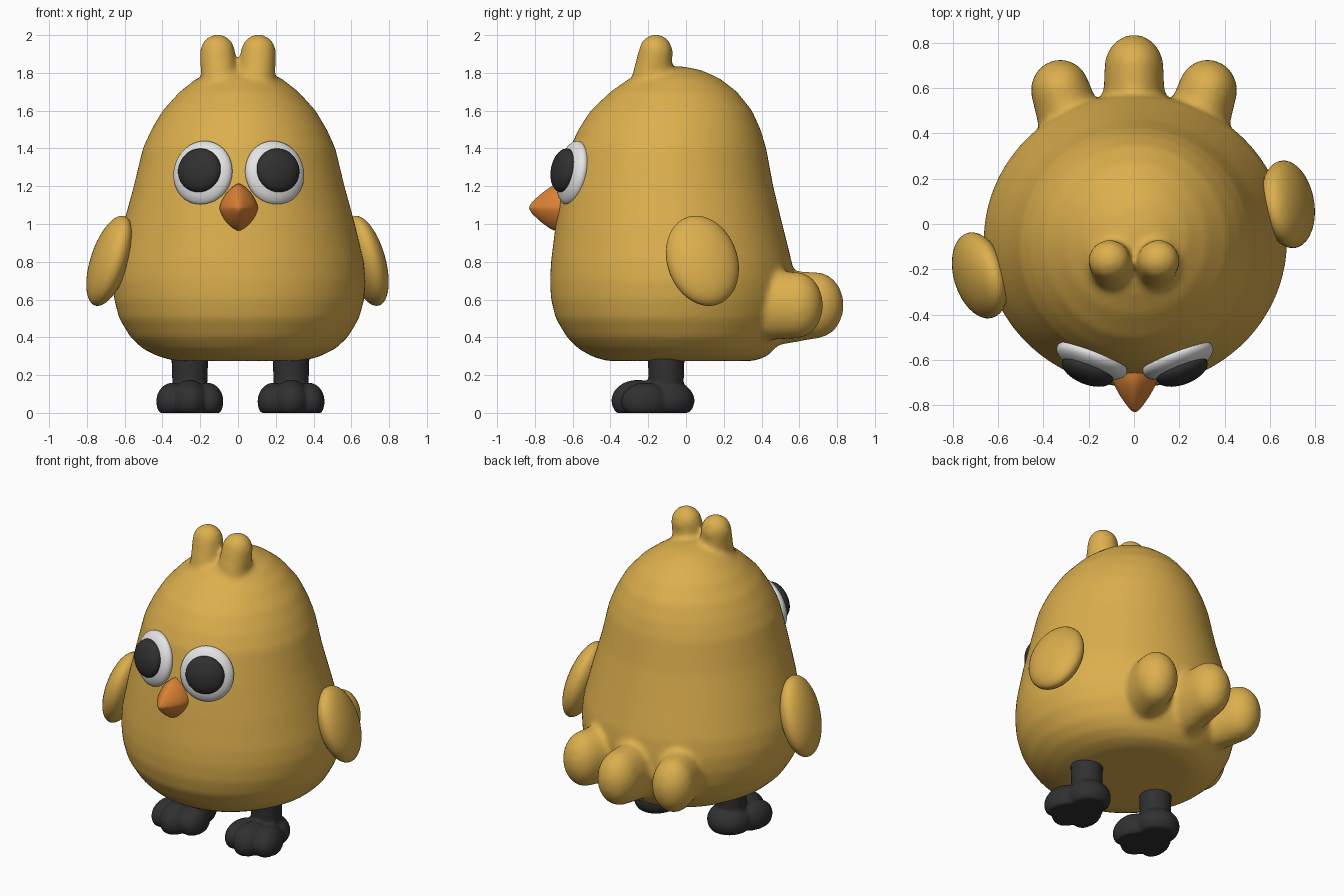
import bpy, bmesh, math
from mathutils import Matrix, Vector

cube = bpy.data.objects.get("Cube")
if cube:
    bpy.data.objects.remove(cube)


def material(name, rgb):
    m = bpy.data.materials.new(name)
    m.use_nodes = True
    m.diffuse_color = (*rgb, 1)
    bsdf = m.node_tree.nodes["Principled BSDF"]
    bsdf.inputs["Base Color"].default_value = (*rgb, 1)
    bsdf.inputs["Roughness"].default_value = 0.7
    return m


YELLOW = material("yellow", (0.72, 0.43, 0.075))
WHITE = material("white", (0.78, 0.78, 0.78))
BLACK = material("charcoal", (0.03, 0.03, 0.03))
ORANGE = material("orange", (0.70, 0.22, 0.035))


def finish(name, bm, mat, voxel=0, smooth=0):
    """Turn a bmesh into a smooth object, optionally fused by remeshing."""
    bmesh.ops.recalc_face_normals(bm, faces=bm.faces)
    for f in bm.faces:
        f.smooth = True
    me = bpy.data.meshes.new(name)
    bm.to_mesh(me)
    bm.free()
    me.materials.append(mat)
    ob = bpy.data.objects.new(name, me)
    bpy.context.collection.objects.link(ob)
    if voxel:
        r = ob.modifiers.new("fuse", "REMESH")
        r.mode = "VOXEL"
        r.voxel_size = voxel
        r.use_smooth_shade = True
        s = ob.modifiers.new("soften", "SMOOTH")
        s.factor = 0.5
        s.iterations = smooth
    return ob


def ball(bm, matrix, size):
    mat = matrix @ Matrix.Diagonal((*size, 1))
    return bmesh.ops.create_uvsphere(bm, u_segments=40, v_segments=24, radius=1, matrix=mat)["verts"]


def lobe(bm, a, size_a, b, size_b):
    """Convex hull of two ellipsoids, added to bm."""
    t = bmesh.new()
    for p, s in ((a, size_a), (b, size_b)):
        ball(t, Matrix.Translation(p), s)
    bmesh.ops.delete(t, geom=t.edges[:], context="EDGES_FACES")
    hull = bmesh.ops.convex_hull(t, input=t.verts[:])
    inside = [v for v in hull["geom_interior"] if isinstance(v, bmesh.types.BMVert)]
    bmesh.ops.delete(t, geom=inside, context="VERTS")
    bmesh.ops.recalc_face_normals(t, faces=t.faces)
    me = bpy.data.meshes.new("temp")
    t.to_mesh(me)
    t.free()
    bm.from_mesh(me)
    bpy.data.meshes.remove(me)


def loft(bm, rings):
    """Skin a list of closed point rings and cap both ends."""
    loops = [[bm.verts.new(p) for p in ring] for ring in rings]
    n = len(loops[0])
    for lo, hi in zip(loops, loops[1:]):
        for i in range(n):
            j = (i + 1) % n
            bm.faces.new((lo[i], lo[j], hi[j], hi[i]))
    bm.faces.new(loops[0][::-1])
    bm.faces.new(loops[-1])


def turn(axis, deg):
    return Matrix.Rotation(math.radians(deg), 4, axis)


def move(*p):
    return Matrix.Translation(p)


# Body: height, half width, front y, back y
PROFILE = [
    (0.275, 0.34, -0.42, 0.36), (0.30, 0.43, -0.50, 0.43), (0.34, 0.51, -0.57, 0.47),
    (0.40, 0.575, -0.63, 0.51), (0.50, 0.635, -0.69, 0.55), (0.60, 0.662, -0.715, 0.57),
    (0.70, 0.67, -0.72, 0.572), (0.80, 0.66, -0.715, 0.56), (1.00, 0.613, -0.69, 0.51),
    (1.20, 0.558, -0.66, 0.462), (1.40, 0.51, -0.615, 0.425), (1.50, 0.465, -0.57, 0.395),
    (1.60, 0.405, -0.505, 0.35), (1.70, 0.315, -0.40, 0.27), (1.77, 0.225, -0.30, 0.18),
    (1.815, 0.13, -0.20, 0.08), (1.835, 0.04, -0.10, -0.02),
]
SIDES = 72
bm = bmesh.new()
rings = []
for z, rx, yf, yb in PROFILE:
    angles = [math.tau * i / SIDES for i in range(SIDES)]
    rings.append([(0.006 + rx * math.cos(a), (yf + yb) / 2 + (yb - yf) / 2 * math.sin(a), z)
                  for a in angles])
loft(bm, rings)

# Head tufts and tail feathers, fused into the body
for s in (-1, 1):
    lobe(bm, (s * 0.095, -0.19, 1.72), (0.1, 0.11, 0.1),
         (s * 0.108, -0.16, 1.91), (0.093, 0.09, 0.095))
    lobe(bm, (s * 0.25, 0.36, 0.57), (0.15, 0.13, 0.19),
         (s * 0.325, 0.59, 0.57), (0.13, 0.135, 0.175))
lobe(bm, (0, 0.38, 0.55), (0.14, 0.14, 0.21), (0, 0.69, 0.57), (0.13, 0.145, 0.175))
finish("body", bm, YELLOW, 0.018, 8)

# Wings: mirrored, then both swung round the body a little
for s, side in ((-1, "right"), (1, "left")):
    bm = bmesh.new()
    m = (move(0, -0.07, 0) @ turn("Z", 13) @ Matrix.Diagonal((s, 1, 1, 1))
         @ move(0.697, 0, 0.805) @ turn("Y", -17) @ turn("X", 12))
    ball(bm, m, (0.095, 0.192, 0.25))
    finish(side + "_wing", bm, YELLOW)

    # Eyes
    socket = move(s * 0.19 + 0.004, -0.60, 1.27) @ turn("Z", s * 21) @ turn("X", -10)
    bm = bmesh.new()
    ball(bm, socket, (0.165, 0.065, 0.172))
    finish(side + "_eye", bm, WHITE)
    bm = bmesh.new()
    ball(bm, socket @ move(0, -0.052, 0.005), (0.119, 0.058, 0.117))
    finish(side + "_pupil", bm, BLACK)

    # Leg and three-toed foot with a flat sole
    x = s * 0.268 + 0.013
    bm = bmesh.new()
    bmesh.ops.create_cone(bm, cap_ends=True, segments=32, radius1=0.09, radius2=0.1,
                          depth=0.3, matrix=move(x, -0.105, 0.22))
    ball(bm, move(x, -0.09, 0.065), (0.135, 0.135, 0.105))
    ball(bm, move(x, -0.255, 0.065), (0.1, 0.14, 0.11))
    for t in (-1, 1):
        ball(bm, move(x + t * 0.092, -0.215, 0.06) @ turn("Z", t * 12), (0.083, 0.13, 0.1))
    for v in bm.verts:
        v.co.z = max(v.co.z, 0.0)
    finish(side + "_foot", bm, BLACK, 0.011, 3)

# Beak: rounded diamond section tapering forward
TAPER = [(-0.56, 0.9), (-0.64, 1.0), (-0.68, 0.98), (-0.72, 0.84), (-0.76, 0.62),
         (-0.79, 0.42), (-0.815, 0.23), (-0.826, 0.11), (-0.83, 0.02)]


def power(v, p):
    return math.copysign(abs(v) ** p, v)


bm = bmesh.new()
rings = []
for y, k in TAPER:
    ring = []
    for i in range(32):
        a = math.tau * i / 32
        ring.append((0.004 + 0.103 * k * power(math.cos(a), 1.35), y,
                     1.085 + 0.13 * k * power(math.sin(a), 1.35)))
    rings.append(ring)
loft(bm, rings)
finish("beak", bm, ORANGE)
